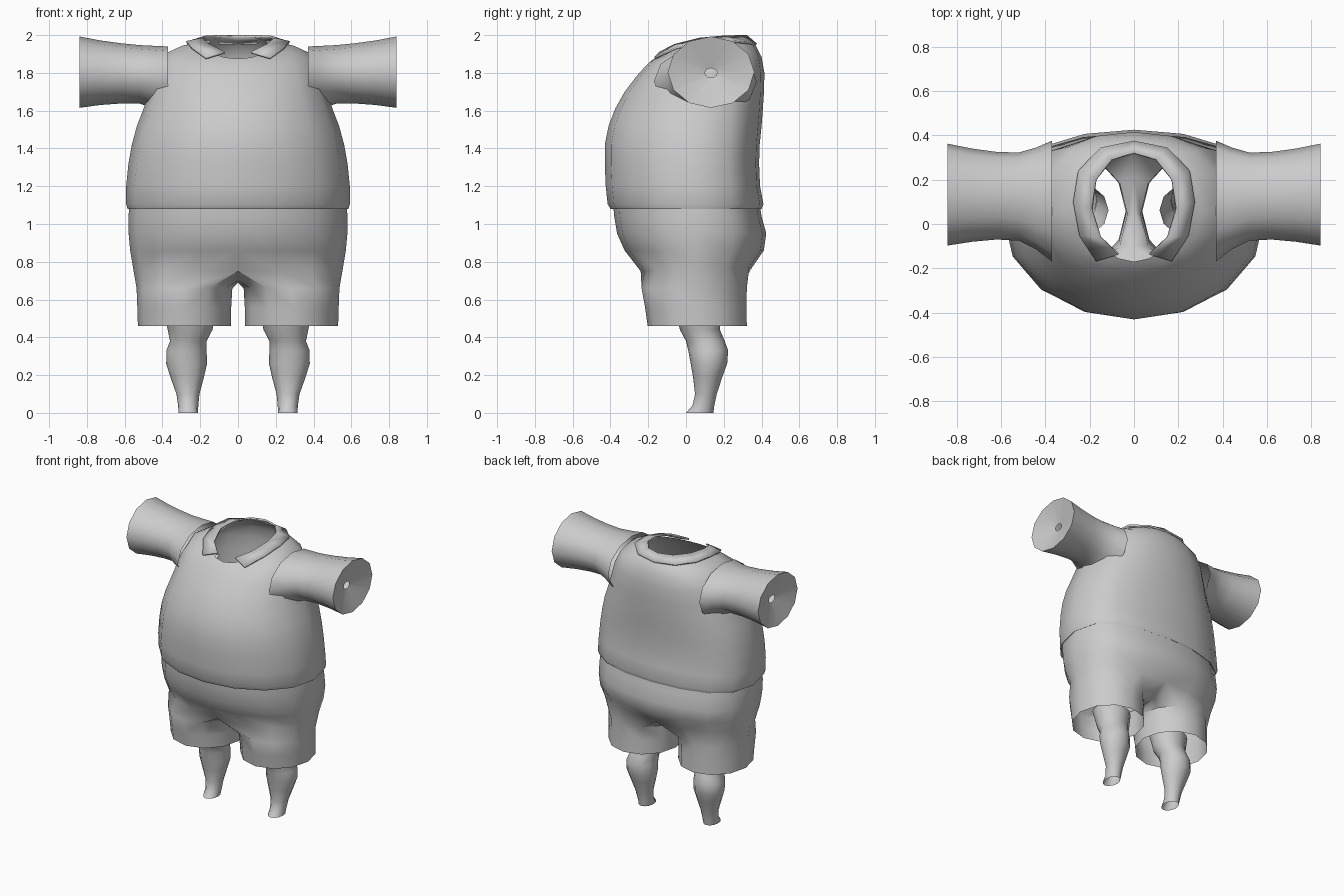
import bpy, bmesh
from math import sin, cos, pi, radians


def build(name, rings, closed, extra=None, solid=0):
    """Loft half of a symmetric part through rings, then mirror it across x = 0."""
    bm = bmesh.new()
    loops = [[bm.verts.new(p) for p in r] for r in rings]
    for a, b in zip(loops, loops[1:]):
        n = len(a)
        for i in range(n if closed else n - 1):
            j = (i + 1) % n
            bm.faces.new((a[i], a[j], b[j], b[i]))
    if extra:
        extra(bm, loops)
    bmesh.ops.recalc_face_normals(bm, faces=bm.faces)
    me = bpy.data.meshes.new(name)
    bm.to_mesh(me)
    bm.free()
    ob = bpy.data.objects.new(name, me)
    bpy.context.collection.objects.link(ob)
    m = ob.modifiers.new("mirror", 'MIRROR')
    m.merge_threshold = 0.002
    if solid:
        s = ob.modifiers.new("thickness", 'SOLIDIFY')
        s.thickness = solid
        s.offset = 0
    bpy.ops.object.select_all(action='DESELECT')
    ob.select_set(True)
    bpy.context.view_layer.objects.active = ob
    bpy.ops.object.shade_smooth_by_angle(angle=radians(50))
    return ob


def half_ring(w, yf, yb, zf, zs=None, zb=None, mid=0.05, eb=0.65):
    """Half body section, front centre to back centre, optionally tilted."""
    zs = zf if zs is None else zs
    zb = zf if zb is None else zb
    pts = []
    for i in range(9):
        t = -pi / 2 + pi * i / 8
        s, c = sin(t), max(cos(t), 0)
        if i in (0, 8):
            c = 0
        if s < 0:
            k = (-s) ** 0.92
            pts.append((w * c, mid + (yf - mid) * k, zs + (zf - zs) * -s))
        else:
            k = s ** eb
            pts.append((w * c, mid + (yb - mid) * k, zs + (zb - zs) * s))
    return pts


def flat_ring(z, x0, x1, y0, y1, n=12):
    """Horizontal ellipse; index 4 points outward, index 10 inward."""
    return [((x0 + x1) / 2 + (x1 - x0) / 2 * cos((k - 4) * 2 * pi / n),
             (y0 + y1) / 2 + (y1 - y0) / 2 * sin((k - 4) * 2 * pi / n), z)
            for k in range(n)]


def arm_ring(x, y0, y1, z0, z1, n=12):
    return [(x, (y0 + y1) / 2 + (y1 - y0) / 2 * cos(k * 2 * pi / n),
             (z0 + z1) / 2 + (z1 - z0) / 2 * sin(k * 2 * pi / n))
            for k in range(n)]


# Shirt body, from the tucked hem up to the neck opening
build("shirt", [half_ring(*r) for r in [
    (0.57, -0.38, 0.385, 1.09),
    (0.585, -0.40, 0.40, 1.08),
    (0.592, -0.415, 0.41, 1.105),
    (0.592, -0.425, 0.392, 1.20),
    (0.58, -0.43, 0.387, 1.32),
    (0.562, -0.43, 0.39, 1.42),
    (0.535, -0.41, 0.40, 1.52),
    (0.50, -0.375, 0.407, 1.61),
    (0.47, -0.325, 0.413, 1.70),
    (0.44, -0.26, 0.415, 1.785, 1.80, 1.80),
    (0.39, -0.215, 0.40, 1.835, 1.90, 1.885),
    (0.30, -0.19, 0.372, 1.86, 1.942, 1.94),
    (0.187, -0.17, 0.32, 1.875, 1.965, 1.99)]], False)

# Sleeves with a shallow funnel closing the cuff
build("sleeves", [arm_ring(*r) for r in [
    (0.37, -0.17, 0.375, 1.57, 1.94),
    (0.44, -0.115, 0.345, 1.61, 1.943),
    (0.52, -0.075, 0.322, 1.637, 1.947),
    (0.62, -0.07, 0.325, 1.638, 1.957),
    (0.73, -0.08, 0.34, 1.63, 1.972),
    (0.84, -0.097, 0.362, 1.615, 1.993),
    (0.79, 0.10, 0.165, 1.775, 1.825)]], True)

# Folded collar
inner = [(.07, -.135, 1.908), (.15, -.06, 1.947), (.19, .07, 1.98),
         (.17, .2, 1.992), (.10, .29, 1.995), (0, .32, 1.995)]
outer = [(.17, -.165, 1.878), (.245, -.05, 1.932), (.273, .1, 1.963),
         (.25, .24, 1.967), (.15, .342, 1.957), (0, .372, 1.95)]
build("collar", [inner, outer], False, solid=0.012)


# Shorts: hips loft, then the half section plus crotch seam becomes a leg loop
def trouser_leg(bm, loops):
    seam = [bm.verts.new(p) for p in
            [(0, 0.21, 0.70), (0, 0.06, 0.69), (0, -0.10, 0.70)]]
    prev = loops[-1] + seam
    for r in [(0.66, 0.03, 0.537, -0.235, 0.322),
              (0.56, 0.036, 0.533, -0.217, 0.32),
              (0.46, 0.037, 0.53, -0.203, 0.322)]:
        cur = [bm.verts.new(p) for p in flat_ring(*r)]
        for i in range(12):
            j = (i + 1) % 12
            bm.faces.new((prev[i], prev[j], cur[j], cur[i]))
        prev = cur


build("shorts", [half_ring(*r) for r in [
    (0.575, -0.385, 0.39, 1.10),
    (0.58, -0.38, 0.40, 1.04),
    (0.579, -0.365, 0.425, 0.95),
    (0.571, -0.325, 0.412, 0.86),
    (0.556, -0.24, 0.35, 0.75, 0.77, 0.77)]], False, trouser_leg)

# Lower legs
build("legs", [flat_ring(*r) for r in [
    (0.00, 0.212, 0.315, 0.00, 0.145),
    (0.04, 0.21, 0.317, 0.035, 0.15),
    (0.10, 0.204, 0.326, 0.048, 0.163),
    (0.19, 0.18, 0.358, 0.037, 0.192),
    (0.26, 0.164, 0.380, 0.025, 0.218),
    (0.33, 0.166, 0.379, 0.012, 0.223),
    (0.38, 0.166, 0.360, 0.00, 0.205),
    (0.44, 0.135, 0.372, -0.032, 0.18),
    (0.55, 0.115, 0.395, -0.06, 0.185)]], True)
